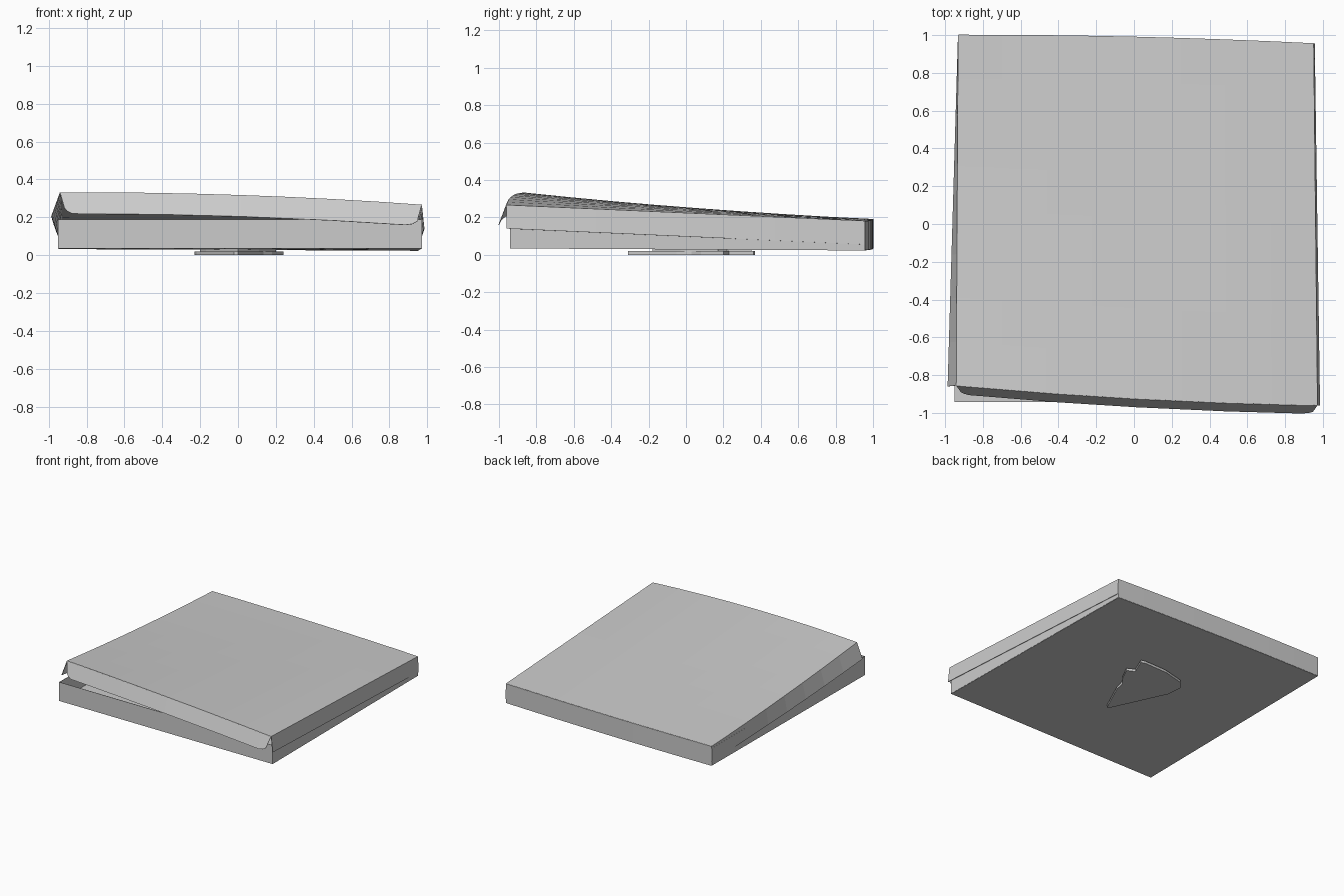
import bpy
import bmesh
from mathutils import Vector

if "Cube" in bpy.data.objects:
    bpy.data.objects.remove(bpy.data.objects["Cube"])


def make_object(name, bm, thickness=0.0):
    mesh = bpy.data.meshes.new(name)
    bmesh.ops.remove_doubles(bm, verts=bm.verts, dist=0.0002)
    bmesh.ops.recalc_face_normals(bm, faces=bm.faces)
    bm.to_mesh(mesh)
    bm.free()
    obj = bpy.data.objects.new(name, mesh)
    bpy.context.collection.objects.link(obj)
    if thickness:
        mod = obj.modifiers.new("card", 'SOLIDIFY')
        mod.thickness = thickness
        mod.offset = 0
    return obj


def sheet(name, rows, thickness=0.004):
    """Card surface lofted through rows of points."""
    bm = bmesh.new()
    grid = [[bm.verts.new(p) for p in row] for row in rows]
    for a, b in zip(grid, grid[1:]):
        for i in range(len(a) - 1):
            bm.faces.new((a[i], a[i + 1], b[i + 1], b[i]))
    return make_object(name, bm, thickness)


def slab(name, outline, z0, z1):
    """Flat outline extruded between two heights."""
    bm = bmesh.new()
    face = bm.faces.new([bm.verts.new((x, y, z0)) for x, y in outline])
    ext = bmesh.ops.extrude_face_region(bm, geom=[face])
    for v in ext["geom"]:
        if isinstance(v, bmesh.types.BMVert):
            v.co.z = z1
    return make_object(name, bm)


def lid_point(s, t):
    """Warped lid: s runs left to right, t runs back to front."""
    left = Vector((-0.93 - 0.01 * t, 1.0 - 1.855 * t, 0.19 + 0.085 * t + 0.055 * t * t))
    right = Vector((0.95 + 0.02 * t, 0.955 - 1.915 * t, 0.18 + 0.085 * t))
    bulge = 4 * s * (1 - s)
    return left.lerp(right, s) + Vector((0, bulge * (0.012 - 0.03 * t), 0.018 * bulge * t))


STEPS = [i / 8 for i in range(9)]

# Lid top with its two side flaps, flared toward the front
lid_rows = []
for t in STEPS:
    row = [lid_point(s, t) for s in STEPS]
    left_flap = row[0] + Vector((-0.045 * t, -0.005 * t, -0.125))
    right_flap = row[-1] + Vector((0.005 + 0.008 * t, 0, -0.125))
    lid_rows.append([left_flap] + row + [right_flap])
sheet("lid", lid_rows)

# Front tuck flap with rounded corners
drops = [(0, 0), (0.012, 0.72), (0.02, 0.88), (0.035, 1), (0.28, 1), (0.5, 1),
         (0.75, 1), (0.955, 1), (0.975, 0.93), (0.988, 0.78), (1, 0)]
sheet("lid_front_flap", [
    [lid_point(s, 1) for s, d in drops],
    [lid_point(s, 1) + Vector((0, -0.043, -0.112)) * d for s, d in drops]])

# Back hinge wall joining tray and lid
back_top = [lid_point(s, 0) for s in STEPS]
back_low = [Vector((p.x, p.y, 0.034 - 0.009 * s)) for p, s in zip(back_top, STEPS)]
sheet("back_wall", [back_top, back_low])

# Tray floor
front_low = [Vector((-0.95 + 1.92 * s, -0.94, 0.036)) for s in STEPS]
sheet("tray_floor", [[b.lerp(f, t) for b, f in zip(back_low, front_low)] for t in STEPS])

# Tray front and side walls, a single folded strip
base = [back_low[0], front_low[0], front_low[-1], back_low[-1]]
tops = [0.175, 0.188, 0.188, 0.17]
sheet("tray_walls", [base, [Vector((p.x, p.y, z)) for p, z in zip(base, tops)]])

# Wedge-shaped slice squashed beneath the tray: lower layer and smaller upper layer
slab("slice_base", [(0, -0.31), (0.12, -0.05), (0.135, 0.03), (0.18, 0.08), (0.24, 0.2),
                    (0.18, 0.23), (0.235, 0.36), (0.2, 0.37), (0, 0.365), (-0.18, 0.32),
                    (-0.23, 0.26), (-0.22, 0.13), (-0.02, -0.3)], 0.0, 0.02)
slab("slice_topping", [(0, -0.18), (0.11, -0.03), (0.2, 0.17), (0.16, 0.22), (0.2, 0.35),
                       (-0.16, 0.31), (-0.2, 0.2), (-0.17, 0.12)], 0.018, 0.036)
